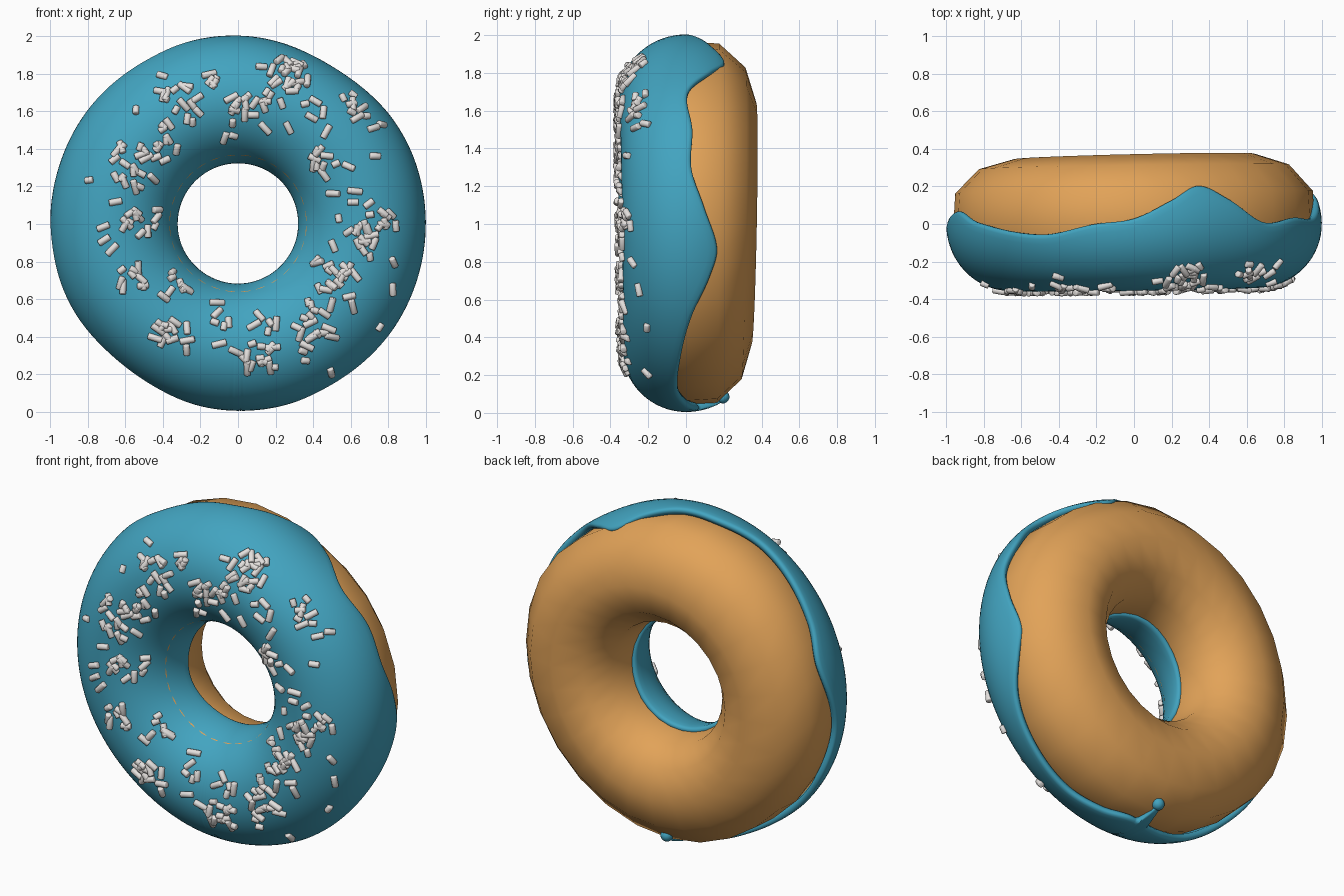
import bpy, bmesh, math, random
from mathutils import Vector, Matrix

if "Cube" in bpy.data.objects:
    bpy.data.objects.remove(bpy.data.objects["Cube"])

random.seed(7)


def material(name, rgb):
    m = bpy.data.materials.new(name)
    m.diffuse_color = (*rgb, 1)
    m.use_nodes = True
    m.node_tree.nodes["Principled BSDF"].inputs["Base Color"].default_value = m.diffuse_color
    return m


def add_object(name, bm, mat):
    bmesh.ops.recalc_face_normals(bm, faces=bm.faces)
    me = bpy.data.meshes.new(name)
    bm.to_mesh(me)
    bm.free()
    for p in me.polygons:
        p.use_smooth = True
    me.materials.append(mat)
    ob = bpy.data.objects.new(name, me)
    bpy.context.collection.objects.link(ob)
    return ob


def ring_mesh(rings):
    """Skin closed sections placed around the ring."""
    bm = bmesh.new()
    vs = [[bm.verts.new(p) for p in ring] for ring in rings]
    n, m = len(vs), len(vs[0])
    for i in range(n):
        for j in range(m):
            a, b = vs[i], vs[(i + 1) % n]
            bm.faces.new((a[j], a[(j + 1) % m], b[(j + 1) % m], b[j]))
    return bm


def place(theta, r, y):
    return Vector((r * math.cos(theta), y, 1.003 + r * math.sin(theta)))


def bump(theta, deg, width, power=2):
    d = (math.degrees(theta) - deg + 180) % 360 - 180
    return math.exp(-abs(d / width) ** power)


def wobble(theta):
    return -0.025 * bump(theta, 58, 20) - 0.02 * bump(theta, 232, 25) + 0.006 * bump(theta, 120, 30)


def depth(theta, front):
    """Half thickness of the ring, uneven around the circle."""
    c, s = math.cos(theta), math.sin(theta)
    return .347 - .009 * c + .009 * s if front else .36 + .015 * c + .012 * s


def interp(table, deg):
    """Smooth periodic spline through (degrees, value) pairs."""
    deg %= 360
    pts = [(a + k, v) for k in (-360, 0, 360) for a, v in table]
    i = max(k for k, p in enumerate(pts) if p[0] <= deg)
    (a0, v0), (a1, v1), (a2, v2), (a3, v3) = pts[i - 1:i + 3]
    h = a2 - a1
    m1, m2 = (v2 - v0) / (a2 - a0) * h, (v3 - v1) / (a3 - a1) * h
    t = (deg - a1) / h
    return ((2 * t**3 - 3 * t**2 + 1) * v1 + (t**3 - 2 * t**2 + t) * m1
            + (3 * t**2 - 2 * t**3) * v2 + (t**3 - t**2) * m2)


icing_blue = material("icing blue", (0.055, 0.372, 0.53))
dough_tan = material("dough tan", (0.76, 0.365, 0.098))
sprinkle_white = material("sprinkle white", (0.78, 0.75, 0.73))

# dough: coarse ring with a twelve-sided section
SECTION = [(.962, 0), (.952, .17), (.825, .305), (.64, .36), (.47, .31), (.365, .18),
           (.34, 0), (.365, -.17), (.47, -.28), (.65, -.315), (.83, -.27), (.93, -.16)]
rings = []
for i in range(28):
    th = 2 * math.pi * i / 28
    w = wobble(th)
    rings.append([place(th, r + w * max(0, (r - .65) / .3),
                        y * (depth(th, False) / .36 if y > 0 else depth(th, True) / .347))
                  for r, y in SECTION])
add_object("dough", ring_mesh(rings), dough_tan)

# icing: thin shell over the front with a wavy outer edge
OUTER = [(5, .10), (17, .03), (30, .035), (45, .01), (58, .14), (68, .21), (78, .13), (90, .03),
         (102, 0), (120, -.06), (148, .01), (162, .07), (185, -.03), (205, -.01), (225, -.06),
         (245, -.05), (260, .02), (274, .07), (284, .01), (297, -.05), (315, -.03), (330, .03),
         (343, .13), (352, .17)]
INNER = [(0, .03), (50, .0), (100, .03), (150, .01), (200, -.01), (250, .03), (310, .05)]


def icing_point(theta, phi, s=1.0):
    r = .66 + .34 * s * math.cos(phi) + wobble(theta) * max(0, math.cos(phi))
    b = depth(theta, True) if math.sin(phi) < 0 else .36
    return place(theta, r, b * s * math.sin(phi))


rings = []
for i in range(540):
    th = 2 * math.pi * i / 540
    deg = math.degrees(th)
    drip = .15 * bump(th, 269.5, 1.5, 4)
    po = math.asin((interp(OUTER, deg) + drip) / .36)
    pi_ = -math.pi - math.asin(interp(INNER, deg) / .36)
    ring = [icing_point(th, po - .03, .88), icing_point(th, po, .93),
            icing_point(th, po, .965), icing_point(th, po - .02, .99)]
    for k in range(37):
        ring.append(icing_point(th, po - .06 + (pi_ - po + .12) * k / 36))
    ring += [icing_point(th, pi_ + .02, .99), icing_point(th, pi_, .965),
             icing_point(th, pi_, .93), icing_point(th, pi_ + .03, .88)]
    # back of the shell, hidden inside the dough
    for k in range(1, 12):
        ring.append(icing_point(th, pi_ + .03 + (po - pi_ - .06) * k / 12, .88))
    rings.append(ring)
add_object("icing", ring_mesh(rings), icing_blue)

# rounded drop at the end of the drip underneath
bm = bmesh.new()
bmesh.ops.create_uvsphere(bm, u_segments=20, v_segments=12, radius=.035,
                          matrix=Matrix.Translation((-.008, .195, .085)))
add_object("icing_drop", bm, icing_blue)

# sprinkles: x, z, count, spread
CLUSTERS = [(.28, 1.8, 20, .07), (.1, 1.63, 16, .07), (-.3, 1.65, 14, .06), (-.4, 1.47, 11, .06),
            (-.6, 1.3, 18, .06), (-.53, 1.04, 13, .06), (-.55, .75, 9, .07), (-.34, .65, 8, .05),
            (-.37, .41, 14, .07), (-.1, .42, 5, .06), (.08, .27, 14, .06), (.15, .42, 7, .05),
            (.36, .4, 12, .06), (.45, .57, 9, .06), (.54, .73, 18, .07), (.7, .95, 22, .06),
            (.62, 1.2, 6, .09), (.47, 1.36, 9, .06), (.6, 1.62, 7, .04), (.73, 1.42, 4, .07),
            (-.11, 1.75, 5, .03), (-.05, 1.52, 4, .04), (.37, 1.65, 5, .06), (-.68, 1.0, 3, .05)]
CLUSTERS += [(x, z, 1, 0) for x, z in [(-.4, 1.78), (-.54, 1.6), (-.79, 1.23), (-.1, .62),
                                       (.5, .2), (.78, .43), (.82, .65), (.81, 1.05), (.27, 1.51)]]
bm = bmesh.new()
for cx, cz, count, spread in CLUSTERS:
    for _ in range(count):
        x = random.gauss(cx, spread)
        z = random.gauss(cz, spread) - 1
        th = math.atan2(z, x)
        r = min(max(math.hypot(x, z), .44), .93)
        phi = -math.acos((r - .66) / .34)
        p = icing_point(th, phi)
        n = (icing_point(th, phi, 1.1) - p).normalized()
        t = n.orthogonal().normalized()
        t = Matrix.Rotation(random.uniform(0, 2 * math.pi), 3, n) @ t
        t = (t + n * random.uniform(-.25, .25)).normalized()
        rot = t.to_track_quat('Z', 'Y').to_matrix().to_4x4()
        bmesh.ops.create_cone(bm, cap_ends=True, segments=10, radius1=.018, radius2=.018,
                              depth=random.choice((.045, .06, .07, .08)),
                              matrix=Matrix.Translation(p + n * .007) @ rot)
sprinkles = add_object("sprinkles", bm, sprinkle_white)
bev = sprinkles.modifiers.new("rounded ends", 'BEVEL')
bev.width = .005
bev.segments = 2
bev.limit_method = 'ANGLE'
bev.angle_limit = math.radians(60)
